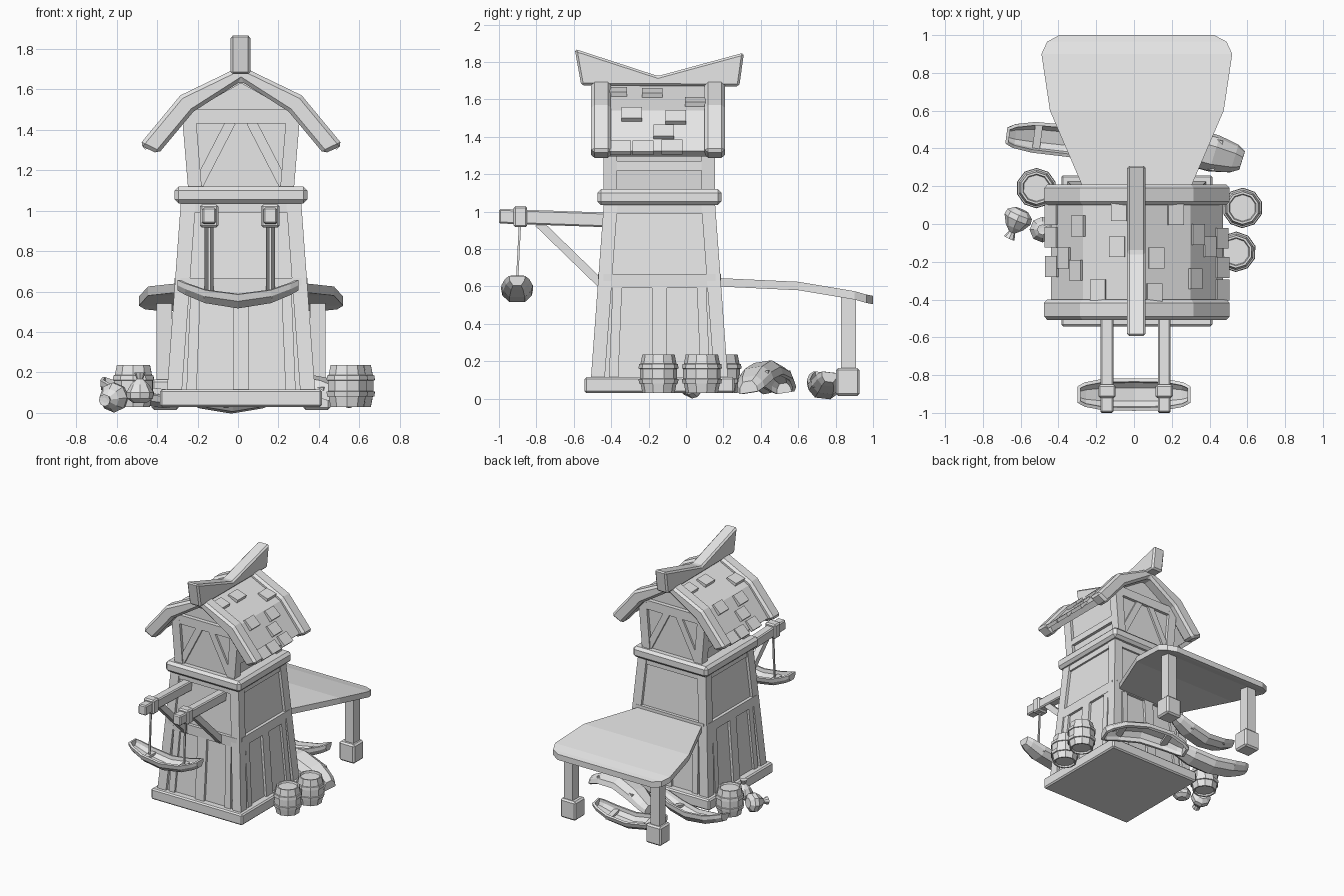
import bpy, bmesh, math
from mathutils import Vector, Matrix

cube = bpy.data.objects.get("Cube")
if cube:
    bpy.data.objects.remove(cube, do_unlink=True)

grey = bpy.data.materials.new("plain_grey")
grey.use_nodes = True
grey.diffuse_color = (0.8, 0.8, 0.8, 1)
grey.node_tree.nodes["Principled BSDF"].inputs["Base Color"].default_value = (0.8, 0.8, 0.8, 1)

CX, CY = 0.015, -0.142          # tower axis
AXIS = Vector((CX, CY, 0))
SIDES = (-1, 1)


def loft(name, rings, open_top=False, bevel=0, matrix=None):
    """Bridge equal point rings and cap both ends."""
    bm = bmesh.new()
    rows = [[bm.verts.new(p) for p in ring] for ring in rings]
    n = len(rows[0])
    for a, b in zip(rows, rows[1:]):
        for i in range(n - 1 if open_top else n):
            j = (i + 1) % n
            bm.faces.new((a[i], a[j], b[j], b[i]))
    bm.faces.new(rows[0][::-1])
    bm.faces.new(rows[-1])
    bmesh.ops.recalc_face_normals(bm, faces=bm.faces[:])
    mesh = bpy.data.meshes.new(name)
    bm.to_mesh(mesh)
    bm.free()
    mesh.materials.append(grey)
    ob = bpy.data.objects.new(name, mesh)
    bpy.context.scene.collection.objects.link(ob)
    if matrix:
        ob.matrix_world = matrix
    if bevel:
        mod = ob.modifiers.new("Bevel", 'BEVEL')
        mod.width, mod.segments = bevel, 1
    return ob


def rect(x, y, z, hx, hy):
    return [(x - hx, y - hy, z), (x + hx, y - hy, z), (x + hx, y + hy, z), (x - hx, y + hy, z)]


def block(name, x, y, z0, z1, hx, hy, top=None, bevel=0):
    tx, ty = top or (hx, hy)
    return loft(name, [rect(x, y, z0, hx, hy), rect(x, y, z1, tx, ty)], bevel=bevel)


def beam(name, p, q, w, t, up=(0, 0, 1), bevel=0):
    """Bar from p to q, w across and t along the up hint."""
    p, q = Vector(p), Vector(q)
    d = (q - p).normalized()
    s = d.cross(Vector(up)).normalized()
    u = s.cross(d)
    corners = [s * a * w / 2 + u * b * t / 2 for a, b in ((-1, -1), (1, -1), (1, 1), (-1, 1))]
    return loft(name, [[p + c for c in corners], [q + c for c in corners]], bevel=bevel)


def lathe(name, profile, n, matrix):
    rings = [[(r * math.cos(math.tau * i / n), r * math.sin(math.tau * i / n), z)
              for i in range(n)] for r, z in profile]
    return loft(name, rings, matrix=matrix)


def place(x, y, z, yaw=0, roll=0, pitch=0, scale=1):
    return (Matrix.Translation((x, y, z)) @ Matrix.Rotation(yaw, 4, 'Z')
            @ Matrix.Rotation(pitch, 4, 'Y') @ Matrix.Rotation(roll, 4, 'X') @ Matrix.Scale(scale, 4))


def gable(name, half, y0, y1, bevel=0):
    """Mirror a half outline about the tower axis and extrude it in y."""
    pts = half + [(-x, z) for x, z in reversed(half) if x > 0]
    return loft(name, [[(CX + x, y, z) for x, z in pts] for y in (y0, y1)], bevel=bevel)


# Tower body
block("base_slab", CX, CY, 0.03, 0.115, 0.4, 0.4, bevel=0.01)
block("lower_wall", CX, CY, 0.1, 1.05, 0.345, 0.345, (0.275, 0.275))
block("upper_wall", CX, CY, 1.1, 1.45, 0.235, 0.275, (0.27, 0.275))
block("band", CX, CY, 1.035, 1.12, 0.328, 0.332, bevel=0.02)
for sx in SIDES:
    for sy in SIDES:
        loft("corner_post", [rect(CX + sx * 0.33, CY + sy * 0.33, 0.1, 0.037, 0.037),
                             rect(CX + sx * 0.26, CY + sy * 0.26, 1.05, 0.037, 0.037)])
        loft("upper_post", [rect(CX + sx * 0.227, CY + sy * 0.262, 1.1, 0.034, 0.036),
                            rect(CX + sx * 0.262, CY + sy * 0.262, 1.52, 0.034, 0.036)])


# Timber framing on the four walls
def wall(z):
    return 0.352 - 0.0737 * (z - 0.1)


for k in range(4):
    turn = Matrix.Rotation(k * math.pi / 2, 3, 'Z')

    def on_wall(x, z):
        return AXIS + turn @ Vector((x, -wall(z), z))

    out = turn @ Vector((0, -1, 0))
    beam("wall_rail", on_wall(-0.3, 0.63), on_wall(0.3, 0.63), 0.075, 0.03, out)
    beam("wall_top_rail", on_wall(-0.26, 1.02), on_wall(0.26, 1.02), 0.06, 0.02, out)
    beam("wall_stud", on_wall(0, 0.11), on_wall(0, 0.6), 0.08, 0.025, out)
    for s in SIDES:
        beam("wall_side_stud", on_wall(s * 0.245, 0.11), on_wall(s * 0.225, 0.6), 0.05, 0.02, out)

# Gable framing, front and back
for sy in SIDES:
    y = CY + sy * 0.28
    beam("gable_beam", (CX - 0.3, y, 1.465), (CX + 0.3, y, 1.465), 0.035, 0.07)
    for s in SIDES:
        beam("gable_brace", (CX + s * 0.21, y, 1.13), (CX + s * 0.05, y, 1.44), 0.05, 0.02, (0, sy, 0))
for s in SIDES:
    beam("side_upper_rail", (CX + s * 0.255, CY - 0.23, 1.245), (CX + s * 0.255, CY + 0.23, 1.245), 0.03, 0.05)

# Roof
gable("gable_wall", [(0, 1.64), (0.24, 1.5), (0.27, 1.44)], CY - 0.265, CY + 0.265)
gable("roof_sheet", [(0, 1.68), (0.285, 1.54), (0.455, 1.325), (0.42, 1.295), (0.25, 1.49), (0, 1.63)],
      -0.42, 0.12)
for y0, y1 in ((-0.507, -0.4), (0.1, 0.208)):
    gable("barge_board", [(0, 1.715), (0.3, 1.57), (0.503, 1.325), (0.41, 1.28), (0.235, 1.49), (0, 1.64)],
          y0, y1, bevel=0.018)
ridge = [(-0.595, 1.87), (-0.15, 1.725), (0.31, 1.85), (0.285, 1.67), (-0.56, 1.675)]
loft("ridge_beam", [[(x, y, z) for y, z in ridge] for x in (-0.037, 0.062)], bevel=0.012)

# Raised shingles on both slopes
SHINGLES = [(-0.37, 1.635), (-0.18, 1.63), (0.05, 1.58), (-0.29, 1.515), (-0.055, 1.5),
            (-0.12, 1.42), (-0.35, 1.335), (-0.23, 1.335), (-0.075, 1.34)]
for s in SIDES:
    for y, z in SHINGLES:
        if s < 0:
            y = -0.3 - y
        steep = z < 1.55
        d = Vector((0.62, 0, -0.785)) if steep else Vector((0.898, 0, -0.44))
        x = 0.285 + (1.54 - z) * 0.79 if steep else (1.68 - z) * 2.036
        c, run = Vector((CX + s * x, y, z)), Vector((s * d.x, 0, d.z))
        nrm = Vector((-s * d.z, 0, d.x))
        beam("shingle", c - run * 0.045, c + run * 0.04 + nrm * 0.012, 0.11, 0.026, nrm)

# Rear canopy on two posts
rows = [(0.17, 0.275, 0.645), (0.6, 0.46, 0.625), (0.9, 0.505, 0.575), (0.965, 0.475, 0.557), (1.0, 0.41, 0.55)]
loft("canopy", [[(CX - w, y, z), (CX + w, y, z), (CX + w, y, z - 0.045), (CX - w, y, z - 0.045)]
                for y, w, z in rows])
for s in SIDES:
    block("canopy_post", CX + s * 0.38, 0.87, 0.14, 0.545, 0.038, 0.04)
    block("post_foot", CX + s * 0.375, 0.865, 0.015, 0.165, 0.067, 0.063, bevel=0.012)

# Boat hoist
for x in (-0.143, 0.16):
    beam("hoist_arm", (x, -0.4, 0.955), (x, -1.0, 0.976), 0.068, 0.078, bevel=0.008)
    block("hoist_collar", x, -0.885, 0.917, 1.03, 0.046, 0.036, bevel=0.01)
    beam("hoist_brace", (x, -0.79, 0.94), (x, -0.44, 0.6), 0.045, 0.045)
    beam("hoist_rope", (x, -0.888, 0.93), (x, -0.905, 0.59), 0.012, 0.012, (0, 1, 0))


# Boats with two thwarts
def boat(name, matrix, length=0.6):
    rings = []
    for t in (-1, -0.88, -0.55, 0, 0.55, 0.88, 1):
        w = 0.077 * (1 - 0.5 * abs(t) ** 5)
        keel = 0.01 + 0.085 * t * t
        rim = 0.072 + 0.07 * t * t
        x = t * (length / 2 - 0.008)
        half = [(w, rim), (w * 0.92, (keel + rim) / 2), (w * 0.5, keel)]
        rings.append([(x, y, z) for y, z in half] + [(x, -y, z) for y, z in reversed(half)])
    hull = loft(name, rings, open_top=True, matrix=matrix)
    mod = hull.modifiers.new("Planking", 'SOLIDIFY')
    mod.thickness, mod.offset = 0.018, 0
    for s in SIDES:
        loft(name + "_thwart", [rect(s * 0.15, 0, z, 0.02, 0.07) for z in (0.052, 0.07)], matrix=matrix)


boat("hanging_boat", place(0, -0.903, 0.515))
boat("rear_boat", place(-0.03, 0.73, 0.0, yaw=0.08, roll=-0.12), 0.58)
boat("side_boat", place(-0.36, 0.455, 0.03, yaw=-0.13, roll=0.2), 0.63)
boat("upturned_boat", place(0.25, 0.41, 0.2, yaw=-0.3, roll=math.pi + 0.15, scale=1.2), 0.55)

# Barrels
barrel = [(0.07, 0.012), (0.075, 0), (0.086, 0), (0.096, 0.05), (0.104, 0.052), (0.107, 0.075),
          (0.1, 0.077), (0.1, 0.13), (0.107, 0.132), (0.104, 0.155), (0.096, 0.157),
          (0.086, 0.207), (0.075, 0.207), (0.07, 0.195)]
for x, y in ((0.575, 0.085), (0.54, -0.147), (-0.517, 0.19)):
    lathe("barrel", barrel, 10, place(x, y, 0.03, yaw=0.3))

# Tied sacks
sack = [(0.035, 0), (0.064, 0.022), (0.068, 0.05), (0.045, 0.09), (0.016, 0.118), (0.028, 0.15), (0.012, 0.148)]
lathe("standing_sack", sack, 8, place(-0.485, -0.03, 0.05))
lathe("lying_sack", sack, 8, place(-0.595, 0.075, 0.082, yaw=-1.98, pitch=math.pi / 2 + 0.12, scale=1.1))
